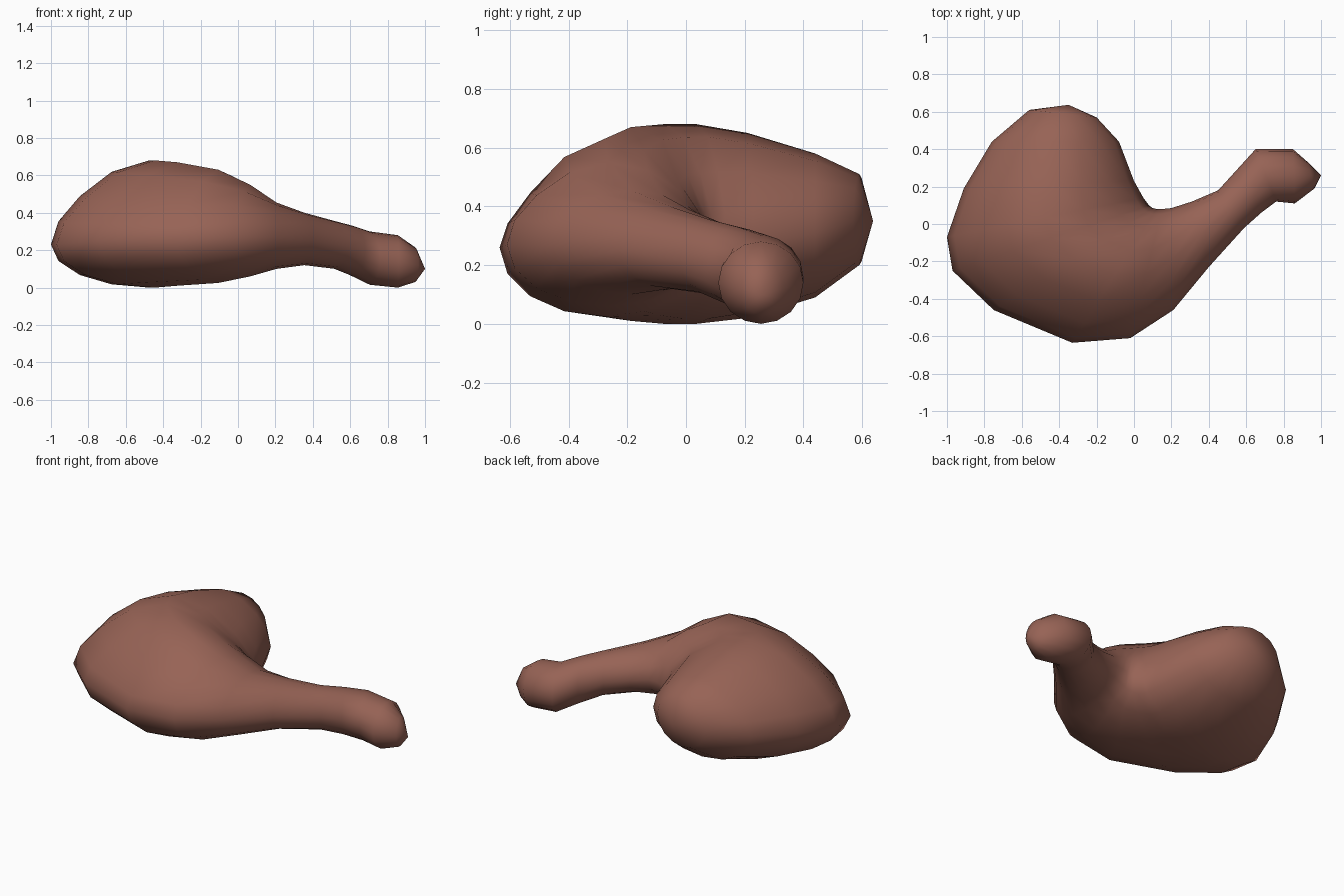
import bpy, bmesh, math

SIDES = 16

# Cross-sections from thigh end to knuckle: outer x, y, inner x, y,
# bottom z, mid z, top z, drop of the outer shoulder
RINGS = [
    (-0.56, 0.61, -0.20, 0.57, 0.20, 0.35, 0.51, 0.00),
    (-0.76, 0.44, -0.08, 0.44, 0.09, 0.31, 0.58, 0.03),
    (-0.91, 0.19, 0.00, 0.23, 0.02, 0.27, 0.65, 0.05),
    (-1.00, -0.07, 0.05, 0.14, 0.00, 0.23, 0.68, 0.06),
    (-0.97, -0.25, 0.08, 0.10, 0.00, 0.23, 0.68, 0.07),
    (-0.75, -0.46, 0.10, 0.085, 0.01, 0.25, 0.67, 0.08),
    (-0.33, -0.635, 0.12, 0.08, 0.025, 0.26, 0.63, 0.075),
    (-0.02, -0.61, 0.15, 0.08, 0.06, 0.27, 0.55, 0.03),
    (0.21, -0.46, 0.20, 0.085, 0.10, 0.27, 0.455, 0.00),
    (0.40, -0.23, 0.31, 0.12, 0.12, 0.25, 0.40, 0.00),
    (0.59, -0.02, 0.45, 0.18, 0.10, 0.22, 0.355, 0.00),
    (0.68, 0.06, 0.55, 0.29, 0.06, 0.20, 0.33, 0.00),
    (0.76, 0.12, 0.65, 0.40, 0.015, 0.16, 0.30, 0.00),
    (0.86, 0.11, 0.85, 0.40, 0.00, 0.14, 0.28, 0.00),
    (0.965, 0.19, 0.93, 0.33, 0.03, 0.12, 0.215, 0.00),
]
# Share of the drop at each vertex above the outer edge, then inner edge
DROP = {1: 0.8, 2: 1.0, 3: 0.45, 5: 0.15, 6: 0.5, 7: 0.4}
THIGH_TIP = (-0.35, 0.637, 0.35)
KNUCKLE_TIP = (1.0, 0.26, 0.10)

meat = bpy.data.materials.new("roast brown")
meat.diffuse_color = (0.31, 0.125, 0.092, 1)


def add_ring(bm, ox, oy, ix, iy, bottom, mid, top, drop):
    verts = []
    for k in range(SIDES):
        a = 2 * math.pi * k / SIDES
        t = (1 + math.cos(a)) / 2
        s = math.sin(a)
        z = mid + s * ((top - mid) if s > 0 else (mid - bottom))
        z -= drop * DROP.get(k, 0)   # ledge where the thigh muscle overlaps
        verts.append(bm.verts.new((ix + (ox - ix) * t, iy + (oy - iy) * t, z)))
    return verts


# Whole leg: thigh curving into the shank and knuckle
bm = bmesh.new()
loops = [add_ring(bm, *r) for r in RINGS]
for a, b in zip(loops, loops[1:]):
    for k in range(SIDES):
        n = (k + 1) % SIDES
        bm.faces.new((a[k], a[n], b[n], b[k]))

# Rounded ends
for loop, tip in ((loops[0], THIGH_TIP), (loops[-1], KNUCKLE_TIP)):
    v = bm.verts.new(tip)
    for k in range(SIDES):
        bm.faces.new((loop[k], loop[(k + 1) % SIDES], v))

bmesh.ops.recalc_face_normals(bm, faces=bm.faces)
for f in bm.faces:
    f.smooth = True
mesh = bpy.data.meshes.new("roast_leg")
bm.to_mesh(mesh)
bm.free()
mesh.materials.append(meat)
leg = bpy.data.objects.new("roast_leg", mesh)
bpy.context.collection.objects.link(leg)
